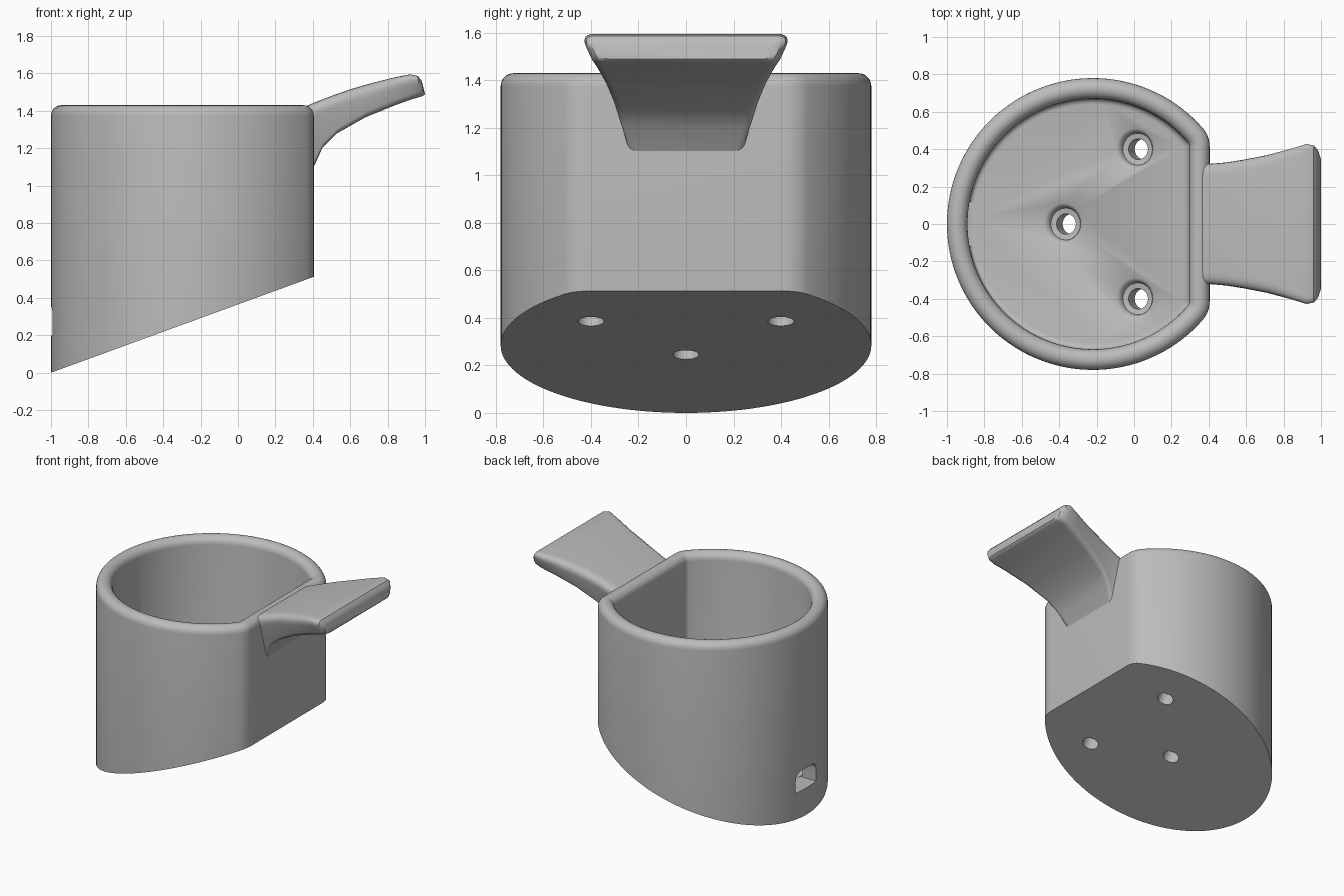
import bpy, bmesh, math
from mathutils import Vector, Matrix

cube = bpy.data.objects.get("Cube")
if cube:
    bpy.data.objects.remove(cube)

grey = bpy.data.materials.new("plain grey")
grey.use_nodes = True
grey.diffuse_color = (0.5, 0.5, 0.5, 1)
grey.node_tree.nodes["Principled BSDF"].inputs["Base Color"].default_value = (0.5, 0.5, 0.5, 1)

CENTRE_X, RADIUS, FLAT_X, CORNER = -0.22, 0.78, 0.405, 0.15
SLOPE, TOP, WALL, FLOOR = 0.365, 1.43, 0.11, 0.149
TILT = math.atan(SLOPE)


def base_z(x):
    return SLOPE * (1 + x)


def loft(name, rings):
    """Skin a list of equal closed rings and cap both ends."""
    bm = bmesh.new()
    loops = [[bm.verts.new(p) for p in ring] for ring in rings]
    n = len(loops[0])
    for a, b in zip(loops, loops[1:]):
        for i in range(n):
            j = (i + 1) % n
            bm.faces.new((a[i], a[j], b[j], b[i]))
    bm.faces.new(loops[0][::-1])
    bm.faces.new(loops[-1])
    bmesh.ops.recalc_face_normals(bm, faces=bm.faces[:])
    mesh = bpy.data.meshes.new(name)
    bm.to_mesh(mesh)
    bm.free()
    mesh.materials.append(grey)
    obj = bpy.data.objects.new(name, mesh)
    bpy.context.collection.objects.link(obj)
    return obj


def activate(obj):
    bpy.ops.object.select_all(action="DESELECT")
    obj.select_set(True)
    bpy.context.view_layer.objects.active = obj


def cut(obj, cutter):
    activate(obj)
    mod = obj.modifiers.new("cut", "BOOLEAN")
    mod.operation, mod.solver, mod.object = "DIFFERENCE", "EXACT", cutter
    bpy.ops.object.modifier_apply(modifier=mod.name)
    bpy.data.objects.remove(cutter)


def outline(inset):
    """Circle with one flat side and rounded corners, moved inward."""
    fx = FLAT_X - CORNER
    fy = math.sqrt((RADIUS - CORNER) ** 2 - (fx - CENTRE_X) ** 2)
    a = math.atan2(fy, fx - CENTRE_X)
    arcs = [(CENTRE_X, 0, RADIUS - inset, a, 2 * math.pi - a, 96),
            (fx, -fy, CORNER - inset, -a, 0, 10),
            (fx, fy, CORNER - inset, 0, a, 10)]
    pts = []
    for k, (cx, cy, r, start, end, steps) in enumerate(arcs):
        for i in range(1 if k == 1 else 0, steps + (0 if k == 2 else 1)):
            t = start + (end - start) * i / steps
            pts.append((cx + r * math.cos(t), cy + r * math.sin(t)))
    return pts


def level_ring(inset, z):
    return [(x, y, z) for x, y in outline(inset)]


def sloped_ring(inset, lift):
    return [(x, y, base_z(x) + lift) for x, y in outline(inset)]


# Cup body: sloped base, rounded rim, hollow with a sloped floor
rim = WALL / 2
rings = [sloped_ring(0, 0)]
for i in range(13):
    t = math.pi * i / 12
    rings.append(level_ring(rim - rim * math.cos(t), TOP - rim + rim * math.sin(t)))
for i in range(5):
    t = math.pi / 2 * i / 4
    rings.append(sloped_ring(WALL + 0.03 * (1 - math.cos(t)), FLOOR + 0.03 * (1 - math.sin(t))))
body = loft("cup_body", rings)

# Countersunk screw holes, square to the sloped floor
bore = [(0.055, -0.1), (0.055, 0.095), (0.085, 0.1), (0.088, 0.115),
        (0.097, 0.13), (0.113, 0.141), (0.113, 0.25)]
for x, y in [(-0.33, 0), (0.055, 0.4), (0.055, -0.4)]:
    place = Matrix.Translation((x, y, base_z(x))) @ Matrix.Rotation(-TILT, 4, "Y")
    turns = [2 * math.pi * i / 32 for i in range(32)]
    cutter = loft("screw_cutter", [[place @ Vector((r * math.cos(t), r * math.sin(t), h))
                                    for t in turns] for r, h in bore])
    cut(body, cutter)

# Drain opening low in the wall, with rounded upper corners
arch = [(-0.12, 0.2), (0.12, 0.2)]
for side, start in [(1, 0), (-1, 90)]:
    for i in range(7):
        t = math.radians(start + 15 * i)
        arch.append((side * 0.06 + 0.06 * math.cos(t), 0.29 + 0.06 * math.sin(t)))
cut(body, loft("drain_cutter", [[(x, y, z) for y, z in arch] for x in (-1.1, -0.86)]))


def rounded_section(top, bottom, half_top, half_bottom):
    """Rounded trapezoid spanning from a bottom point to a top point in xz."""
    top, bottom = Vector((top[0], 0, top[1])), Vector((bottom[0], 0, bottom[1]))
    h = (top - bottom).length
    up = (top - bottom) / h
    corners = [Vector(c) for c in [(-half_bottom, 0), (half_bottom, 0),
                                   (half_top, h), (-half_top, h)]]
    pts = []
    for i, c in enumerate(corners):
        r = min(0.08 if i > 1 else 0.035, h * 0.45)
        p = c + (corners[i - 1] - c).normalized() * r
        q = c + (corners[(i + 1) % 4] - c).normalized() * r
        for k in range(7):
            t = k / 6
            v = p * (1 - t) ** 2 + c * 2 * t * (1 - t) + q * t * t
            pts.append(bottom + up * v.y + Vector((0, v.x, 0)))
    return pts


# Flared thumb handle: top point, bottom point, half widths
stations = [((0.34, 1.415), (0.36, 1.04), 0.34, 0.23),
            ((0.41, 1.445), (0.41, 1.11), 0.34, 0.24),
            ((0.50, 1.48), (0.45, 1.20), 0.345, 0.27),
            ((0.60, 1.515), (0.53, 1.28), 0.36, 0.295),
            ((0.72, 1.55), (0.68, 1.365), 0.385, 0.33),
            ((0.84, 1.58), (0.84, 1.43), 0.42, 0.365),
            ((0.92, 1.595), (0.93, 1.462), 0.445, 0.385),
            ((0.96, 1.587), (0.975, 1.475), 0.435, 0.38),
            ((0.98, 1.565), (0.993, 1.482), 0.405, 0.37),
            ((0.985, 1.55), (1.0, 1.49), 0.37, 0.355)]
handle = loft("thumb_handle", [rounded_section(*s) for s in stations])

for obj in (body, handle):
    activate(obj)
    bpy.ops.object.shade_smooth_by_angle(angle=math.radians(35))
